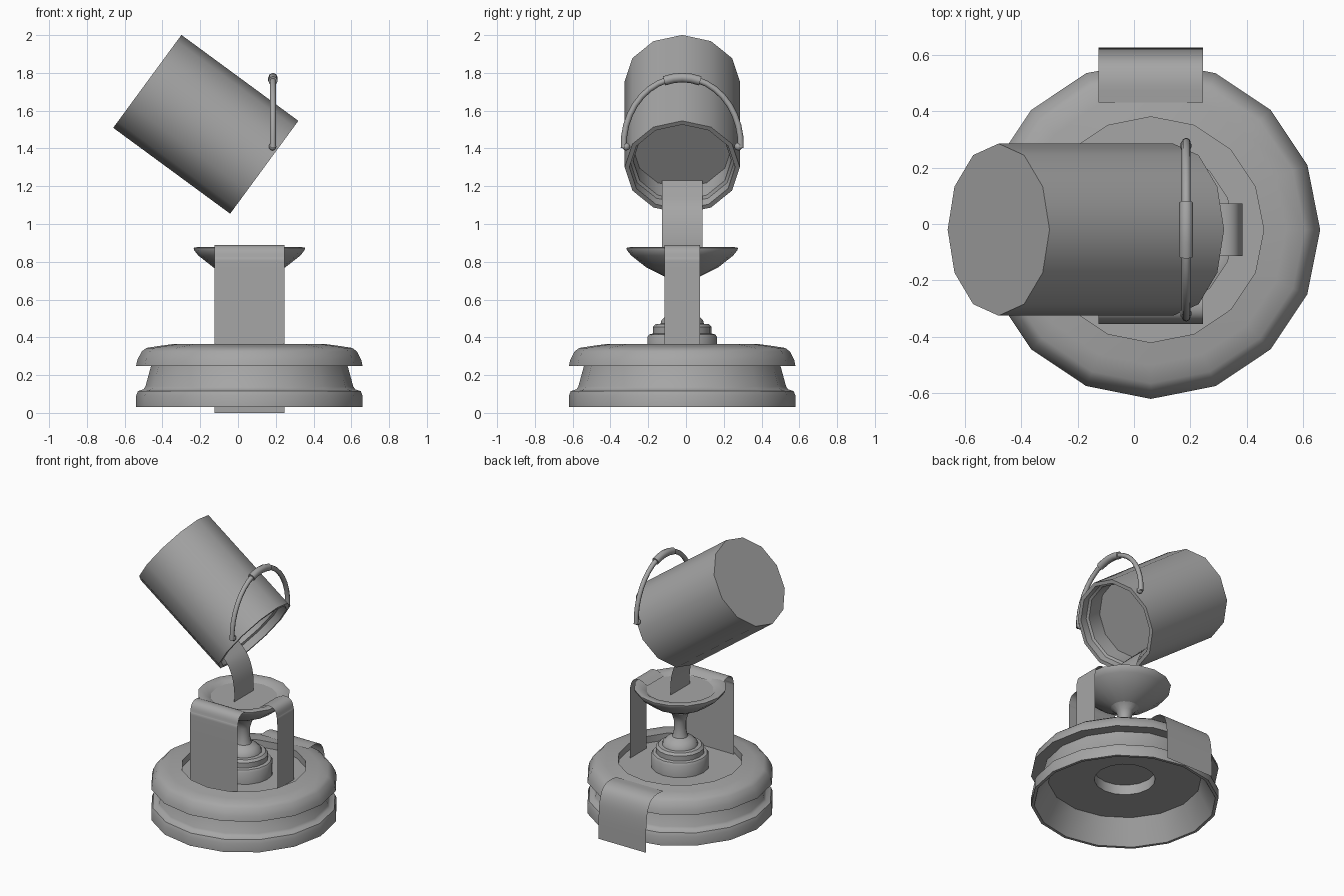
import bpy, bmesh, math
from mathutils import Vector

old = bpy.data.objects.get("Cube")
if old:
    bpy.data.objects.remove(old, do_unlink=True)

CX, CY = 0.06, -0.02

grey = bpy.data.materials.new("plain_grey")
grey.use_nodes = True
grey.diffuse_color = (0.38, 0.38, 0.38, 1)
grey.node_tree.nodes["Principled BSDF"].inputs["Base Color"].default_value = (0.38, 0.38, 0.38, 1)


def finish(ob, angle=40):
    ob.data.materials.clear()
    ob.data.materials.append(grey)
    bpy.ops.object.select_all(action='DESELECT')
    ob.select_set(True)
    bpy.context.view_layer.objects.active = ob
    bpy.ops.object.shade_smooth_by_angle(angle=math.radians(angle))
    return ob


def add_mesh(name, bm, angle=40):
    me = bpy.data.meshes.new(name)
    bm.to_mesh(me)
    bm.free()
    ob = bpy.data.objects.new(name, me)
    bpy.context.collection.objects.link(ob)
    return finish(ob, angle)


def lathe(name, profile, sides, location=(CX, CY, 0), tilt=0, angle=40):
    """Spin (radius, height) points about z; radius 0 closes to a point."""
    bm = bmesh.new()
    rings = []
    for r, z in profile:
        if r == 0:
            rings.append([bm.verts.new((0, 0, z))] * sides)
        else:
            steps = [math.tau * i / sides for i in range(sides)]
            rings.append([bm.verts.new((r * math.cos(a), r * math.sin(a), z)) for a in steps])
    for low, high in zip(rings, rings[1:]):
        for i in range(sides):
            j = (i + 1) % sides
            corners = list(dict.fromkeys([low[i], low[j], high[j], high[i]]))
            bm.faces.new(corners)
    ob = add_mesh(name, bm, angle)
    ob.location = location
    ob.rotation_euler = (0, tilt, 0)
    return ob


def smooth_path(pts, steps=4):
    """Catmull-Rom through 2D points."""
    p = [Vector(q) for q in pts]
    p = [2 * p[0] - p[1]] + p + [2 * p[-1] - p[-2]]
    out = []
    for a, b, c, d in zip(p, p[1:], p[2:], p[3:]):
        for k in range(steps):
            t = k / steps
            out.append(0.5 * (2 * b + (c - a) * t + (2 * a - 5 * b + 4 * c - d) * t ** 2
                              + (3 * b - a - 3 * c + d) * t ** 3))
    return out + [p[-2]]


def water_sheet(name, path, half_width, heading):
    """Thin sheet following (distance, height) points in a compass heading."""
    out = Vector((math.cos(heading), math.sin(heading), 0))
    side = Vector((-out.y, out.x, 0)) * half_width
    bm = bmesh.new()
    rows = []
    for d, z in smooth_path(path):
        mid = Vector((CX, CY, z)) + out * d
        rows.append((bm.verts.new(mid - side), bm.verts.new(mid + side)))
    for a, b in zip(rows, rows[1:]):
        bm.faces.new((a[0], b[0], b[1], a[1]))
    return add_mesh(name, bm, 60)


# Hollow round base: inner wall, foot, waist, overhanging rim and basin wall
lathe("base", [(0.49, 0.195), (0.58, 0.03), (0.6, 0.03), (0.6, 0.09), (0.59, 0.115),
               (0.56, 0.125), (0.55, 0.14), (0.52, 0.25), (0.6, 0.247), (0.593, 0.28),
               (0.57, 0.325), (0.545, 0.344), (0.48, 0.354), (0.4, 0.365), (0.4, 0.315)], 16)
lathe("basin_water", [(0.4, 0.318), (0, 0.318)], 16)

# Underside plate with a capped recess
lathe("underside", [(0.49, 0.195), (0.195, 0.195), (0.195, 0.265), (0, 0.265)], 16)

# Stepped pedestal, stem and bowl
lathe("pedestal", [(0.185, 0.31), (0.185, 0.40), (0.175, 0.415), (0.155, 0.42), (0.155, 0.455),
                   (0.14, 0.47), (0.115, 0.472), (0.11, 0.49), (0.085, 0.515), (0.05, 0.53),
                   (0.04, 0.57), (0.04, 0.64), (0.055, 0.69), (0.09, 0.72)], 16)
lathe("bowl", [(0.06, 0.71), (0.1, 0.725), (0.19, 0.77), (0.27, 0.833), (0.293, 0.862),
               (0.295, 0.874), (0.28, 0.877), (0.24, 0.872), (0.21, 0.85)], 16)
lathe("bowl_water", [(0.215, 0.854), (0, 0.854)], 16)

# Sheets of water spilling from the bowl and over the base
spill = [(0.2, 0.862), (0.25, 0.886), (0.29, 0.886), (0.318, 0.866), (0.331, 0.825),
         (0.335, 0.76), (0.335, 0.318)]
water_sheet("front_spill", spill, 0.185, -math.pi / 2)
water_sheet("side_spill", [(d - 0.01, z) for d, z in spill], 0.093, 0)
water_sheet("back_spill", [(0.45, 0.36), (0.53, 0.363), (0.59, 0.34), (0.625, 0.28),
                           (0.64, 0.18), (0.645, 0)], 0.185, math.pi / 2)

# Stream pouring from the bucket
water_sheet("pouring_stream", [(-0.19, 1.24), (-0.11, 1.165), (-0.05, 1.1), (-0.015, 1.02),
                               (0, 0.93), (0, 0.854)], 0.108, 0)

# Tilted bucket with lip, inner wall and liquid face
TILT = math.radians(126.3)
lathe("bucket", [(0, 0), (0.305, 0), (0.305, 0.768), (0.28, 0.768), (0.275, 0.72),
                 (0.26, 0.71), (0.26, 0.6), (0, 0.6)], 12, (-0.48, CY, 1.755), TILT)


def tube(name, start, end, radius):
    """Bent rod along the handle arch between two angles in degrees."""
    cu = bpy.data.curves.new(name, 'CURVE')
    cu.dimensions = '3D'
    cu.bevel_depth = radius
    cu.bevel_resolution = 2
    cu.use_fill_caps = True
    count = max(4, round((end - start) / 10))
    sp = cu.splines.new('POLY')
    sp.points.add(count)
    for i, pt in enumerate(sp.points):
        a = math.radians(start + (end - start) * i / count)
        pt.co = (0.185, CY + 0.31 * math.cos(a), 1.42 + 0.355 * math.sin(a), 1)
    ob = bpy.data.objects.new(name, cu)
    bpy.context.collection.objects.link(ob)
    bpy.ops.object.select_all(action='DESELECT')
    ob.select_set(True)
    bpy.context.view_layer.objects.active = ob
    bpy.ops.object.convert(target='MESH')
    return finish(bpy.context.view_layer.objects.active, 60)


# Carrying handle with grip and end knobs
tube("handle", -3, 183, 0.016)
tube("handle_grip", 72, 108, 0.025)
for side, label in ((1, "back"), (-1, "front")):
    bpy.ops.mesh.primitive_uv_sphere_add(segments=10, ring_count=6, radius=0.021,
                                         location=(0.183, CY + side * 0.297, 1.41))
    knob = bpy.context.object
    knob.name = "handle_knob_" + label
    finish(knob, 60)
